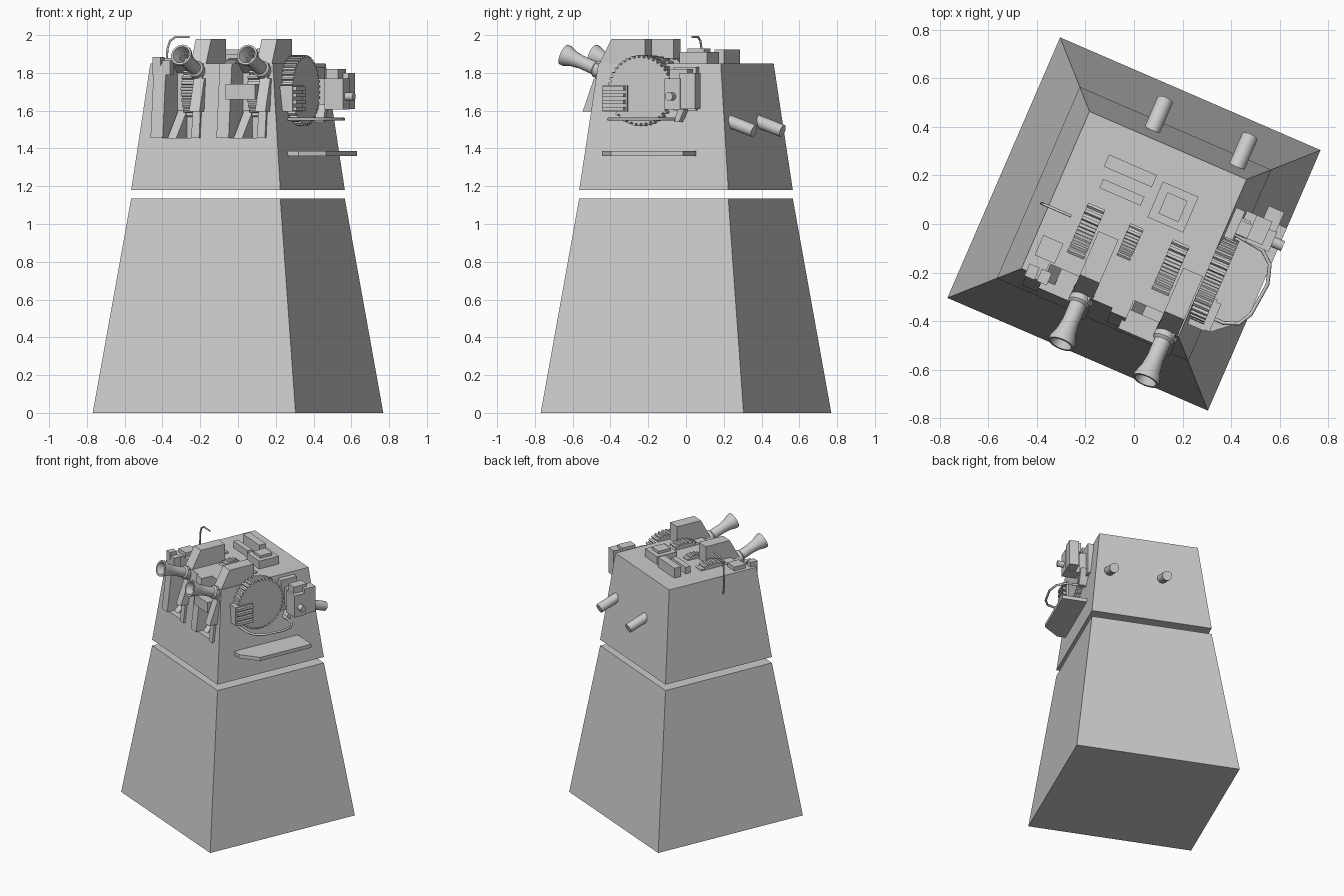
import bpy, bmesh, math
from mathutils import Matrix, Vector

cube = bpy.data.objects.get("Cube")
if cube:
    bpy.data.objects.remove(cube, do_unlink=True)

grey = bpy.data.materials.new("plain_grey")
grey.use_nodes = True
grey.diffuse_color = (0.6, 0.6, 0.6, 1)
grey.node_tree.nodes["Principled BSDF"].inputs["Base Color"].default_value = (0.6, 0.6, 0.6, 1)

# The whole tower is turned about z; parts are laid out square to its faces
TURN = Matrix.Rotation(math.radians(-23.4), 4, 'Z')


def finish(name, bm, smooth=False):
    bmesh.ops.recalc_face_normals(bm, faces=bm.faces)
    mesh = bpy.data.meshes.new(name)
    bm.to_mesh(mesh)
    bm.free()
    mesh.materials.append(grey)
    obj = bpy.data.objects.new(name, mesh)
    obj.matrix_world = TURN
    bpy.context.collection.objects.link(obj)
    if smooth:
        bpy.ops.object.select_all(action='DESELECT')
        obj.select_set(True)
        bpy.context.view_layer.objects.active = obj
        bpy.ops.object.shade_smooth_by_angle(angle=math.radians(35))
    return obj


def prism(name, profile, lo, hi, axis='X'):
    """Extrude a profile: (y, z) points along X, or (x, y) points along Z."""
    bm = bmesh.new()
    put = (lambda p, h: (h, p[0], p[1])) if axis == 'X' else (lambda p, h: (p[0], p[1], h))
    a = [bm.verts.new(put(p, lo)) for p in profile]
    b = [bm.verts.new(put(p, hi)) for p in profile]
    bm.faces.new(a)
    bm.faces.new(b)
    n = len(a)
    for i in range(n):
        j = (i + 1) % n
        bm.faces.new((a[i], a[j], b[j], b[i]))
    return finish(name, bm)


def box(name, x, y, z):
    return prism(name, [(x[0], y[0]), (x[1], y[0]), (x[1], y[1]), (x[0], y[1])], z[0], z[1], 'Z')


def frustum(name, z0, half0, z1, half1):
    bm = bmesh.new()
    bmesh.ops.create_cone(bm, segments=4, radius1=half0 * math.sqrt(2), radius2=half1 * math.sqrt(2),
                          depth=z1 - z0, cap_ends=True,
                          matrix=Matrix.Translation((0, 0, (z0 + z1) / 2)) @ Matrix.Rotation(math.pi / 4, 4, 'Z'))
    return finish(name, bm)


def lathe(name, profile, origin, direction, segments=24):
    """Spin (radius, distance) points around an axis."""
    bm = bmesh.new()
    vs = [bm.verts.new((r, 0, d)) for r, d in profile]
    edges = [bm.edges.new(e) for e in zip(vs, vs[1:])]
    bmesh.ops.spin(bm, geom=vs + edges, cent=(0, 0, 0), axis=(0, 0, 1),
                   angle=2 * math.pi, steps=segments)
    bmesh.ops.remove_doubles(bm, verts=bm.verts, dist=0.0005)
    aim = Vector(direction).to_track_quat('Z', 'Y').to_matrix().to_4x4()
    bm.transform(Matrix.Translation(origin) @ aim)
    return finish(name, bm, True)


def gear(name, x, y, z, radius, width, teeth=36):
    profile = []
    for i in range(teeth):
        for k, r in ((0, 0.93), (0.4, 0.93), (0.5, 1), (0.9, 1)):
            a = 2 * math.pi * (i + k) / teeth
            profile.append((y + radius * r * math.cos(a), z + radius * r * math.sin(a)))
    return prism(name, profile, x - width / 2, x + width / 2)


def tube(name, points, radius):
    curve = bpy.data.curves.new(name, 'CURVE')
    curve.dimensions = '3D'
    curve.bevel_depth = radius
    curve.bevel_resolution = 2
    curve.use_fill_caps = True
    spline = curve.splines.new('POLY')
    spline.points.add(len(points) - 1)
    for p, co in zip(spline.points, points):
        p.co = (*co, 1)
    curve.materials.append(grey)
    obj = bpy.data.objects.new(name, curve)
    obj.matrix_world = TURN
    bpy.context.collection.objects.link(obj)


def cut(target, cutter):
    cutter.hide_render = True
    mod = target.modifiers.new("slot", 'BOOLEAN')
    mod.operation = 'DIFFERENCE'
    mod.solver = 'EXACT'
    mod.object = cutter
    bpy.context.view_layer.objects.active = target
    bpy.ops.object.modifier_apply(modifier=mod.name)
    bpy.data.objects.remove(cutter, do_unlink=True)


# Tower: two tapered blocks with an open gap between them
frustum("lower_tower", 0, 0.585, 1.135, 0.43)
upper = frustum("upper_tower", 1.18, 0.43, 1.85, 0.353)

# Two gun stations side by side
GUN_GAP = 0.38
for i, side in enumerate(("right", "left")):
    s = i * GUN_GAP
    # Slot in the front wall, with the drive gear turning inside it
    cut(upper, prism("slot_cutter", [(-0.5, 1.455), (-0.22, 1.455), (-0.22, 1.8), (-0.33, 1.88), (-0.5, 1.88)],
                     s - 0.255, s - 0.09))
    gear(side + "_drive_gear", s - 0.17, -0.1, 1.706, 0.185, 0.075)
    # Raised jambs and a pointed fin beside the slot
    for label, x0, x1 in (("outer", -0.325, -0.255), ("inner", -0.09, -0.045)):
        prism(f"{side}_{label}_jamb", [(-0.34, 1.85), (-0.37, 1.85), (-0.415, 1.455), (-0.36, 1.455)],
              s + x0, s + x1)
    prism(side + "_fin", [(-0.35, 1.77), (-0.38, 1.77), (-0.445, 1.595), (-0.36, 1.595)],
          s - 0.09, s - 0.03)
    prism(side + "_ramp", [(-0.22, 1.6), (-0.36, 1.455), (-0.22, 1.455)], s - 0.25, s - 0.2)
    # Roof shield with a raked front
    prism(side + "_shield", [(-0.085, 1.84), (-0.085, 1.98), (-0.28, 1.98), (-0.36, 1.83)],
          s - 0.122, s - 0.033)
    # Flared cannon with a hollow mouth
    lathe(side + "_cannon",
          [(0, 0), (0.022, 0), (0.044, 0.03), (0.046, 0.1), (0.036, 0.11), (0.035, 0.19), (0.042, 0.24),
           (0.057, 0.285), (0.057, 0.3), (0.046, 0.3), (0.03, 0.25), (0.024, 0.25), (0.024, 0.2), (0, 0.2)],
          (s - 0.08, -0.295, 1.785), (0, -1, 0.4))
    # Exhaust pipe on the back
    lathe(side + "_exhaust", [(0, 0), (0.034, 0), (0.034, 0.17), (0, 0.17)],
          (s - 0.085, 0.36, 1.55), (0, 1, -0.36))
box("cradle_plate", (0.11, 0.28), (-0.42, -0.33), (1.66, 1.74))
gear("small_gear", 0.015, -0.07, 1.77, 0.11, 0.06, 24)

# Roof equipment
box("long_vent", (-0.208, 0.007), (0.168, 0.222), (1.84, 1.925))
box("short_vent", (-0.19, -0.005), (0.08, 0.12), (1.84, 1.9))
box("hatch", (0.04, 0.2), (0.048, 0.208), (1.84, 1.91))
box("hatch_cap", (0.075, 0.165), (0.08, 0.175), (1.9, 1.93))
box("rear_locker", (-0.325, -0.235), (-0.28, -0.19), (1.84, 1.88))
for i in range(2):
    x = -0.33 + i * 0.055
    box(f"front_locker_{i + 1}", (x, x + 0.045), (-0.375, -0.32), (1.79, 1.885 - i * 0.02))

# Hooked antenna on the right wall
tube("antenna", [(-0.37, -0.073, 1.72), (-0.385, -0.073, 1.8), (-0.375, -0.073, 1.93), (-0.36, -0.073, 1.97),
                 (-0.33, -0.073, 1.99), (-0.25, -0.073, 1.99)], 0.006)

# Left wall: large gear, louvre box, rail and shelf
gear("side_gear", 0.39, -0.08, 1.706, 0.188, 0.075, 40)
box("louvre_back", (0.35, 0.44), (-0.29, -0.15), (1.595, 1.733))
for i in range(4):
    z = 1.6 + i * 0.036
    box(f"louvre_{i + 1}", (0.43, 0.462), (-0.285, -0.16), (z, z + 0.02))
tube("rail", [(0.37, -0.228, 1.555), (0.5, -0.228, 1.555), (0.56, -0.205, 1.555), (0.59, -0.15, 1.555),
              (0.604, -0.01, 1.555), (0.58, 0.07, 1.555), (0.53, 0.11, 1.555), (0.37, 0.13, 1.555)], 0.008)
prism("shelf", [(0.39, -0.28), (0.47, -0.28), (0.585, -0.18), (0.585, 0.235), (0.39, 0.235)],
      1.36, 1.387, 'Z')

# Left wall: control boxes on a bracket
box("bracket", (0.35, 0.46), (0.13, 0.19), (1.63, 1.77))
box("bracket_plate", (0.36, 0.4), (0.1, 0.23), (1.6, 1.83))
box("control_box", (0.45, 0.555), (0.115, 0.205), (1.605, 1.77))
box("upper_control_box", (0.45, 0.52), (0.13, 0.235), (1.75, 1.82))
box("rear_control_box", (0.48, 0.55), (0.2, 0.29), (1.61, 1.8))
lathe("knob", [(0, 0), (0.022, 0), (0.022, 0.05), (0, 0.05)], (0.55, 0.16, 1.675), (1, 0, 0), 16)
prism("brace", [(0.12, 1.54), (0.15, 1.54), (0.2, 1.65), (0.16, 1.65)], 0.37, 0.44)
